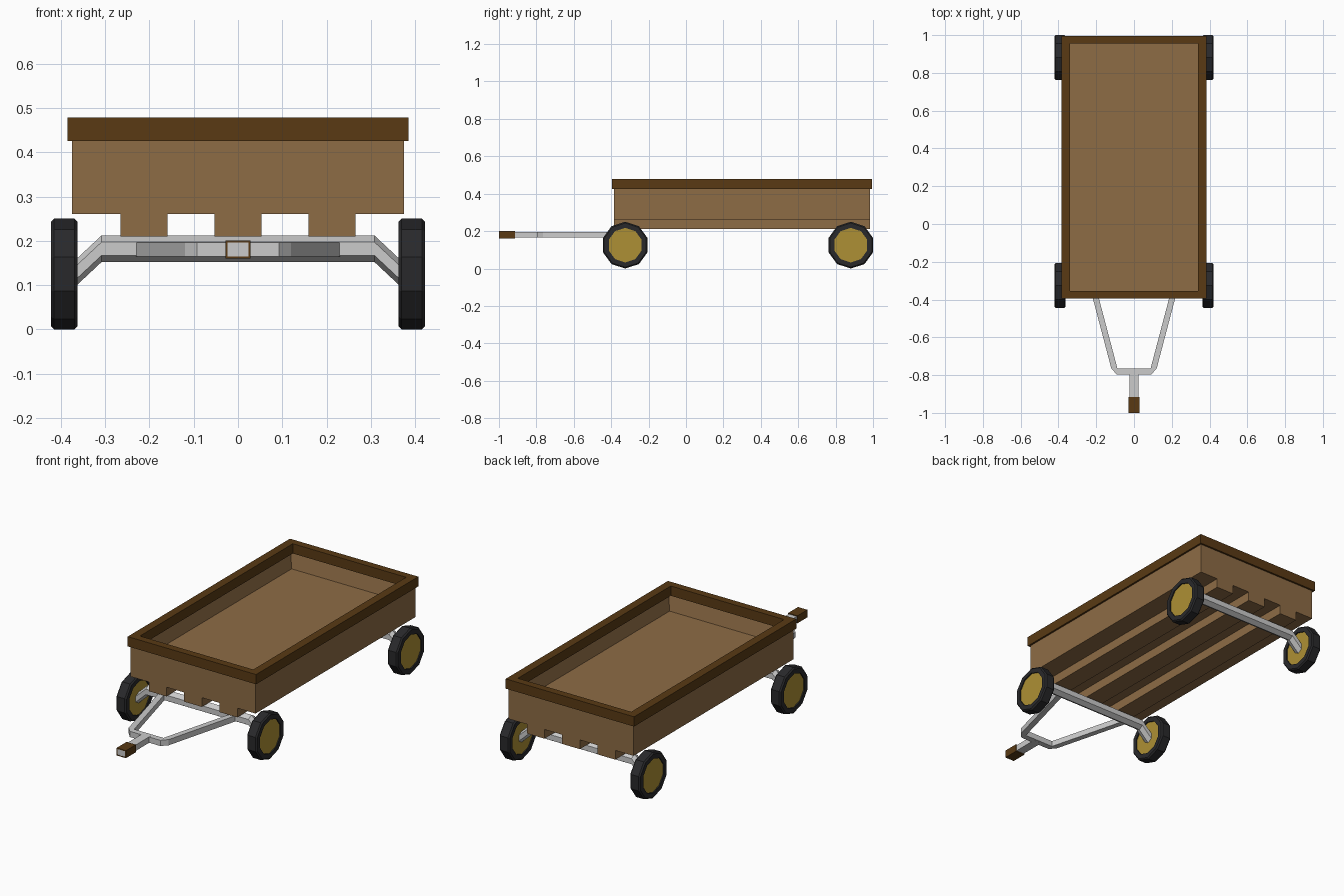
import bpy, bmesh
from math import sin, cos, pi

if "Cube" in bpy.data.objects:
    bpy.data.objects.remove(bpy.data.objects["Cube"])


def material(name, rgb):
    m = bpy.data.materials.new(name)
    m.diffuse_color = (*rgb, 1)
    m.use_nodes = True
    m.node_tree.nodes["Principled BSDF"].inputs["Base Color"].default_value = m.diffuse_color
    return m


WOOD = material("wood", (0.27, 0.15, 0.06))
DARK = material("dark_wood", (0.10, 0.042, 0.007))
RUBBER = material("rubber", (0.022, 0.022, 0.024))
BRASS = material("yellow_hub", (0.42, 0.28, 0.035))


def finish(name, bm, mat=None):
    bmesh.ops.recalc_face_normals(bm, faces=bm.faces)
    me = bpy.data.meshes.new(name)
    bm.to_mesh(me)
    bm.free()
    ob = bpy.data.objects.new(name, me)
    bpy.context.collection.objects.link(ob)
    if mat:
        me.materials.append(mat)
    return ob


def box_mesh(x0, x1, y0, y1, z0, z1):
    bm = bmesh.new()
    bmesh.ops.create_cube(bm, size=1)
    for v in bm.verts:
        v.co = (x1 if v.co.x > 0 else x0, y1 if v.co.y > 0 else y0, z1 if v.co.z > 0 else z0)
    return bm


def skin_rings(name, rings, mat=None, closed=False):
    """Bridge rings of points; cap the ends unless closed."""
    bm = bmesh.new()
    vs = [[bm.verts.new(p) for p in r] for r in rings]
    n = len(vs[0])
    pairs = list(zip(vs, vs[1:])) + ([(vs[-1], vs[0])] if closed else [])
    for a, b in pairs:
        for i in range(n):
            j = (i + 1) % n
            bm.faces.new((a[i], a[j], b[j], b[i]))
    if not closed:
        bm.faces.new(vs[0])
        bm.faces.new(vs[-1])
    return finish(name, bm, mat)


# Tray: solid block with its top sunk to the floor
bm = box_mesh(-0.375, 0.375, -0.385, 0.985, 0.26, 0.44)
top = max(bm.faces, key=lambda f: f.calc_center_median().z)
bmesh.ops.inset_region(bm, faces=[top], thickness=0.033)
for v in top.verts:
    v.co.z = 0.336
finish("tray", bm, WOOD)

# Rim frame around the tray
rim = [[(sx * w, 0.3 + sy * l, z) for sx, sy in ((1, 1), (-1, 1), (-1, -1), (1, -1))]
       for w, l, z in ((0.385, 0.695, 0.425), (0.385, 0.695, 0.478),
                       (0.34, 0.655, 0.478), (0.34, 0.655, 0.425))]
skin_rings("tray_rim", rim, DARK, closed=True)

# Runners under the tray
for i, x in enumerate((-0.2125, 0, 0.2125)):
    finish(f"runner_{i + 1}", box_mesh(x - 0.053, x + 0.053, -0.385, 0.985, 0.21, 0.265), WOOD)


def ring(x, y, z, r, n):
    return [(x, y + r * sin(2 * pi * i / n), z + r * cos(2 * pi * i / n)) for i in range(n)]


# Cranked axles, each with two ten-sided wheels
TYRE = ((-0.03, 0.0925), (-0.03, 0.118), (-0.023, 0.125),
        (0.023, 0.125), (0.03, 0.118), (0.03, 0.0925))
for end, y in (("front", -0.325), ("rear", 0.881)):
    path = ((-0.385, 0.11), (-0.308, 0.182), (0.308, 0.182), (0.385, 0.11))
    skin_rings(f"{end}_axle", [ring(x, y, z, 0.03, 6) for x, z in path])
    for side, x in (("left", -0.392), ("right", 0.392)):
        skin_rings(f"{end}_{side}_tyre", [ring(x + dx, y, 0.125, r, 10) for dx, r in TYRE],
                   RUBBER, closed=True)
        skin_rings(f"{end}_{side}_hub", [ring(x + dx, y, 0.125, 0.094, 10) for dx in (-0.024, 0.024)],
                   BRASS)

# Drawbar yoke: mirrored plan outline, extruded upward
outer = [(0.236, -0.325), (0.12, -0.765), (0.092, -0.796)]
inner = [(0.088, -0.764), (0.204, -0.325)]
plan = (outer + [(-x, y) for x, y in reversed(outer)]
        + [(-x, y) for x, y in reversed(inner)] + inner)
skin_rings("drawbar_yoke", [[(x, y, z) for x, y in plan] for z in (0.165, 0.196)])

# Pull bar and its brown sleeve grip
finish("pull_bar", box_mesh(-0.024, 0.024, -0.999, -0.775, 0.1645, 0.1965))
grip = [[(sx * w, y, 0.1805 + sz * h) for sx, sz in ((1, 1), (-1, 1), (-1, -1), (1, -1))]
        for w, h, y in ((0.028, 0.0205, -1.0), (0.028, 0.0205, -0.915),
                        (0.0235, 0.0155, -0.915), (0.0235, 0.0155, -1.0))]
skin_rings("pull_grip", grip, DARK, closed=True)
